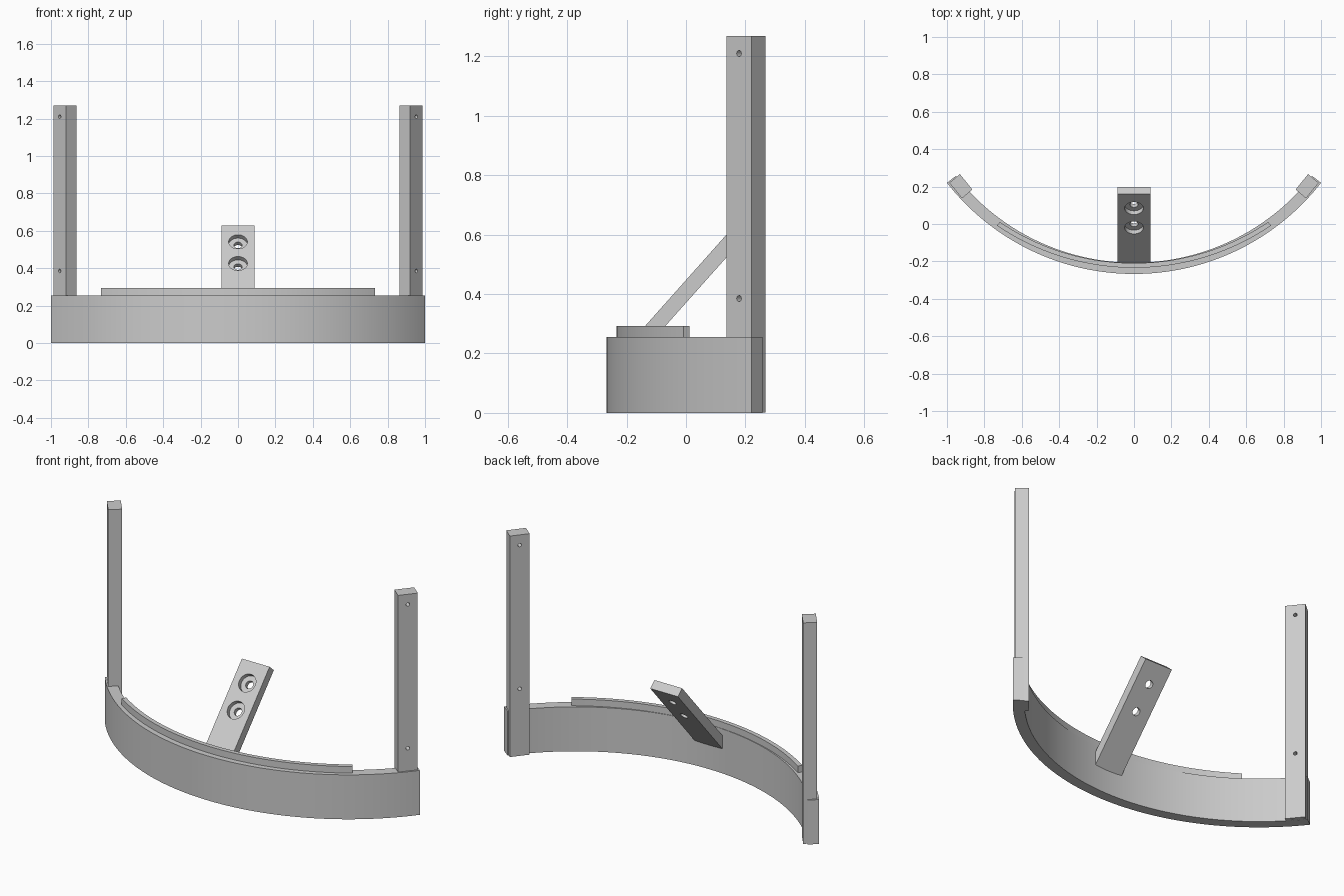
import bpy, bmesh, math
from mathutils import Vector

if "Cube" in bpy.data.objects:
    bpy.data.objects.remove(bpy.data.objects["Cube"])

grey = bpy.data.materials.new("plain_grey")
grey.diffuse_color = (0.6, 0.6, 0.6, 1)
grey.use_nodes = True
grey.node_tree.nodes["Principled BSDF"].inputs["Base Color"].default_value = grey.diffuse_color


def prism(name, profile, direction):
    """Extrude a closed planar outline along a vector."""
    bm = bmesh.new()
    face = bm.faces.new([bm.verts.new(p) for p in profile])
    ext = bmesh.ops.extrude_face_region(bm, geom=[face])
    bmesh.ops.translate(bm, vec=Vector(direction),
                        verts=[v for v in ext["geom"] if isinstance(v, bmesh.types.BMVert)])
    bmesh.ops.recalc_face_normals(bm, faces=bm.faces)
    me = bpy.data.meshes.new(name)
    bm.to_mesh(me)
    bm.free()
    ob = bpy.data.objects.new(name, me)
    bpy.context.collection.objects.link(ob)
    me.materials.append(grey)
    return ob


def smooth(ob):
    bpy.ops.object.select_all(action='DESELECT')
    ob.select_set(True)
    bpy.context.view_layer.objects.active = ob
    bpy.ops.object.shade_smooth_by_angle(angle=math.radians(30))


def arc_strip(name, cy, r_out, r_in, half_angle, z0, z1, n=72):
    """Curved strip centred on the front, bulging towards -y."""
    angles = [half_angle * (2 * i / n - 1) for i in range(n + 1)]
    ring = lambda r, seq: [(r * math.sin(a), cy - r * math.cos(a), z0) for a in seq]
    ob = prism(name, ring(r_out, angles) + ring(r_in, angles[::-1]), (0, 0, z1 - z0))
    smooth(ob)
    return ob


def drill(ob, centre, axis, radius, depth):
    """Cut a round hole reaching `depth` either side of centre."""
    bpy.ops.mesh.primitive_cylinder_add(vertices=32, radius=radius, depth=2 * depth, location=centre)
    cutter = bpy.context.object
    cutter.rotation_mode = 'QUATERNION'
    cutter.rotation_quaternion = Vector(axis).to_track_quat('Z', 'Y')
    cutter.hide_render = True
    mod = ob.modifiers.new("hole", 'BOOLEAN')
    mod.object, mod.operation, mod.solver = cutter, 'DIFFERENCE', 'EXACT'
    bpy.context.view_layer.objects.active = ob
    bpy.ops.object.modifier_apply(modifier=mod.name)
    bpy.data.objects.remove(cutter, do_unlink=True)


# Curved band and the thin lip on top of it
arc_strip("curved_band", 1.003, 1.27, 1.21, math.atan2(1.0, 0.783), 0, 0.255)
arc_strip("top_lip", 1.07, 1.304, 1.279, math.radians(34.15), 0.25, 0.293)

# Upright posts at both ends, each with two through holes
for side, label in ((1, "right"), (-1, "left")):
    corners = [(0.987, 0.22), (0.931, 0.267), (0.864, 0.184), (0.92, 0.137)]
    post = prism(label + "_post", [(side * x, y, 0.001) for x, y in corners], (0, 0, 1.268))
    for z in (0.385, 1.21):
        drill(post, (side * 0.9535, 0.1785, z), (side * 0.056, -0.047, 0), 0.01, 0.15)
    smooth(post)

# Slanted centre board, cut upright where it meets the band
slope = 1.123
a = math.atan(slope)
thick = 0.051
top = Vector((0.161, 0.628))
back = top + thick * Vector((math.sin(a), -math.cos(a)))
y_end = -0.207
outline = [top, back,
           Vector((y_end, back.y - (back.x - y_end) * slope)),
           Vector((y_end, top.y - (top.x - y_end) * slope))]
board = prism("slanted_board", [(-0.088, p.x, p.y) for p in outline], (0.176, 0, 0))

# Two counterbored screw holes through the board
normal = (0, -math.sin(a), math.cos(a))
for z in (0.425, 0.541):
    centre = (0, top.x - (top.y - z) / slope, z)
    drill(board, centre, normal, 0.05, 0.027)
    drill(board, centre, normal, 0.022, 0.12)
smooth(board)
